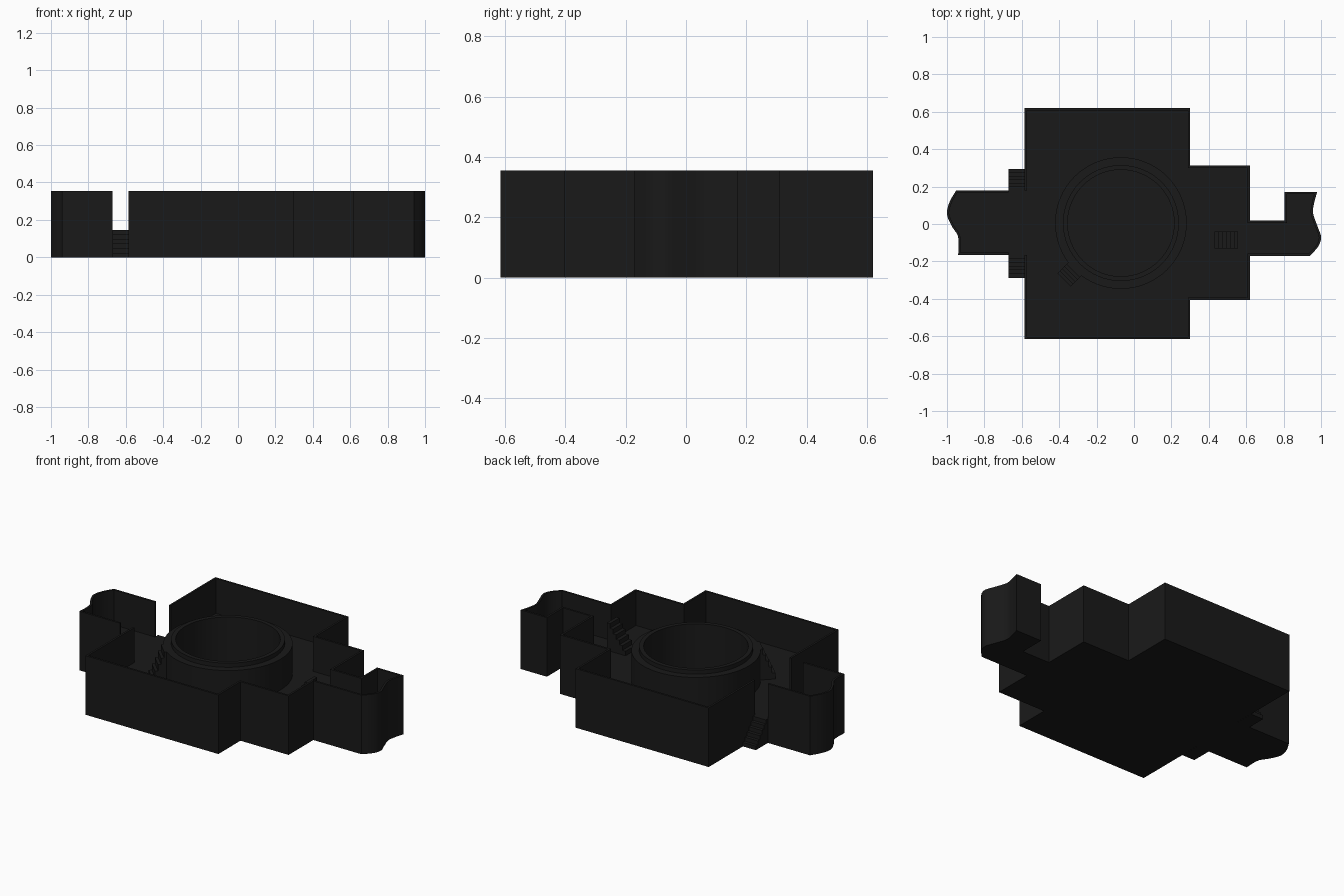
import bpy, bmesh, math
from mathutils import Matrix, Vector

if "Cube" in bpy.data.objects:
    bpy.data.objects.remove(bpy.data.objects["Cube"])

TOP, FLOOR, THICK = 0.355, 0.145, 0.012
CX, CY = -0.07, 0.005

black = bpy.data.materials.new("black")
black.diffuse_color = (0.01, 0.01, 0.01, 1)
black.use_nodes = True
black.node_tree.nodes["Principled BSDF"].inputs["Base Color"].default_value = black.diffuse_color


def finish(bm, name):
    me = bpy.data.meshes.new(name)
    bm.to_mesh(me)
    bm.free()
    ob = bpy.data.objects.new(name, me)
    bpy.context.collection.objects.link(ob)
    me.materials.append(black)
    return ob


def slab(name, pts, z0, z1):
    bm = bmesh.new()
    face = bm.faces.new([bm.verts.new((x, y, z0)) for x, y in pts])
    ext = bmesh.ops.extrude_face_region(bm, geom=[face])
    verts = [v for v in ext["geom"] if isinstance(v, bmesh.types.BMVert)]
    bmesh.ops.translate(bm, vec=(0, 0, z1 - z0), verts=verts)
    bmesh.ops.recalc_face_normals(bm, faces=bm.faces)
    return finish(bm, name)


def wall(name, pts, z0, z1):
    """Wall sheet along a counter-clockwise path, thickened inward."""
    bm = bmesh.new()
    low = [bm.verts.new((x, y, z0)) for x, y in pts]
    high = [bm.verts.new((x, y, z1)) for x, y in pts]
    for i in range(len(pts) - 1):
        bm.faces.new((low[i], low[i + 1], high[i + 1], high[i]))
    ob = finish(bm, name)
    mod = ob.modifiers.new("thickness", "SOLIDIFY")
    mod.thickness, mod.offset, mod.use_even_offset = THICK, -1, True
    return ob


def stairs(name, start, angle, run, width, z0, z1, n):
    """Solid steps rising from start along the given direction."""
    bm = bmesh.new()
    rot = Matrix.Translation((start[0], start[1], 0)) @ Matrix.Rotation(angle, 4, "Z")
    for i in range(n):
        h = (z1 - z0) * (i + 1) / n
        mat = (rot @ Matrix.Translation(((i + 0.5) * run / n, 0, z0 + h / 2))
               @ Matrix.Diagonal((run / n, width, h, 1)))
        bmesh.ops.create_cube(bm, size=1, matrix=mat)
    return finish(bm, name)


def lathe(name, profile, n=64):
    """Closed ring from (radius, z) points."""
    bm = bmesh.new()
    rows = []
    for i in range(n):
        a = 2 * math.pi * i / n
        rows.append([bm.verts.new((CX + r * math.cos(a), CY + r * math.sin(a), z)) for r, z in profile])
    m = len(profile)
    for i in range(n):
        a, b = rows[i], rows[(i + 1) % n]
        for j in range(m):
            k = (j + 1) % m
            bm.faces.new((a[j], b[j], b[k], a[k]))
    bmesh.ops.recalc_face_normals(bm, faces=bm.faces)
    return finish(bm, name)


def smooth_path(pts, steps=5):
    """Catmull-Rom curve through the points."""
    p = [Vector(pts[0])] + [Vector(q) for q in pts] + [Vector(pts[-1])]
    out = []
    for i in range(1, len(p) - 2):
        a, b, c, d = p[i - 1:i + 3]
        for s in range(steps):
            t = s / steps
            q = 0.5 * (2 * b + (c - a) * t + (2 * a - 5 * b + 4 * c - d) * t * t
                       + (3 * b - a - 3 * c + d) * t ** 3)
            out.append((q.x, q.y))
    return out + [tuple(pts[-1])]


# Plan outline, both halves counter-clockwise, with wavy cut ends
west_end = smooth_path([(-0.95, 0.18), (-0.985, 0.12), (-1.0, 0.055), (-0.975, -0.01),
                        (-0.943, -0.06), (-0.937, -0.11)]) + [(-0.94, -0.165)]
east_end = smooth_path([(0.94, -0.17), (0.985, -0.12), (1.0, -0.07), (0.98, -0.01),
                        (0.957, 0.06), (0.965, 0.12), (0.98, 0.172)])
west = [(-0.67, 0.18)] + west_end + [(-0.67, -0.165)]
main = ([(-0.585, -0.165), (-0.585, -0.615), (0.3, -0.615), (0.3, -0.405), (0.62, -0.405), (0.62, -0.17)]
        + east_end + [(0.805, 0.172), (0.805, 0.018), (0.62, 0.018), (0.62, 0.312),
                      (0.3, 0.312), (0.3, 0.62), (-0.585, 0.62), (-0.585, 0.18)])

# Floor base with a round well
base = slab("floor_base", west + main, 0, FLOOR)
bm = bmesh.new()
bmesh.ops.create_cone(bm, cap_ends=True, segments=64, radius1=0.3, radius2=0.3, depth=0.4,
                      matrix=Matrix.Translation((CX, CY, 0.22)))
cutter = finish(bm, "well_cutter")
cutter.hide_render = True
cutter.hide_set(True)
cut = base.modifiers.new("well", "BOOLEAN")
cut.operation, cut.object, cut.solver = "DIFFERENCE", cutter, "EXACT"

# Perimeter walls, leaving the crossing passage open
wall("west_corridor_wall", west, FLOOR, TOP)
wall("main_wall", main, FLOOR, TOP)

# Round inner wall with a slightly lower outer ledge
ring = lathe("round_wall", [(0.285, 0.02), (0.285, TOP), (0.31, TOP), (0.31, 0.33),
                            (0.352, 0.33), (0.352, FLOOR), (0.3, FLOOR), (0.3, 0.02)])
bpy.context.view_layer.objects.active = ring
ring.select_set(True)
bpy.ops.object.shade_smooth_by_angle(angle=math.radians(30))

# Stairs: two outside flights, one in the side room, one up to the ring
stairs("north_stairs", (-0.628, 0.295), -math.pi / 2, 0.115, 0.085, 0, FLOOR, 6)
stairs("south_stairs", (-0.628, -0.288), math.pi / 2, 0.123, 0.085, 0, FLOOR, 6)
stairs("side_room_stairs", (0.43, -0.085), 0, 0.125, 0.09, FLOOR, 0.31, 6)
a = math.radians(225)
stairs("ring_stairs", (CX + 0.43 * math.cos(a), CY + 0.43 * math.sin(a)), a + math.pi,
       0.085, 0.1, FLOOR, 0.33, 5)
